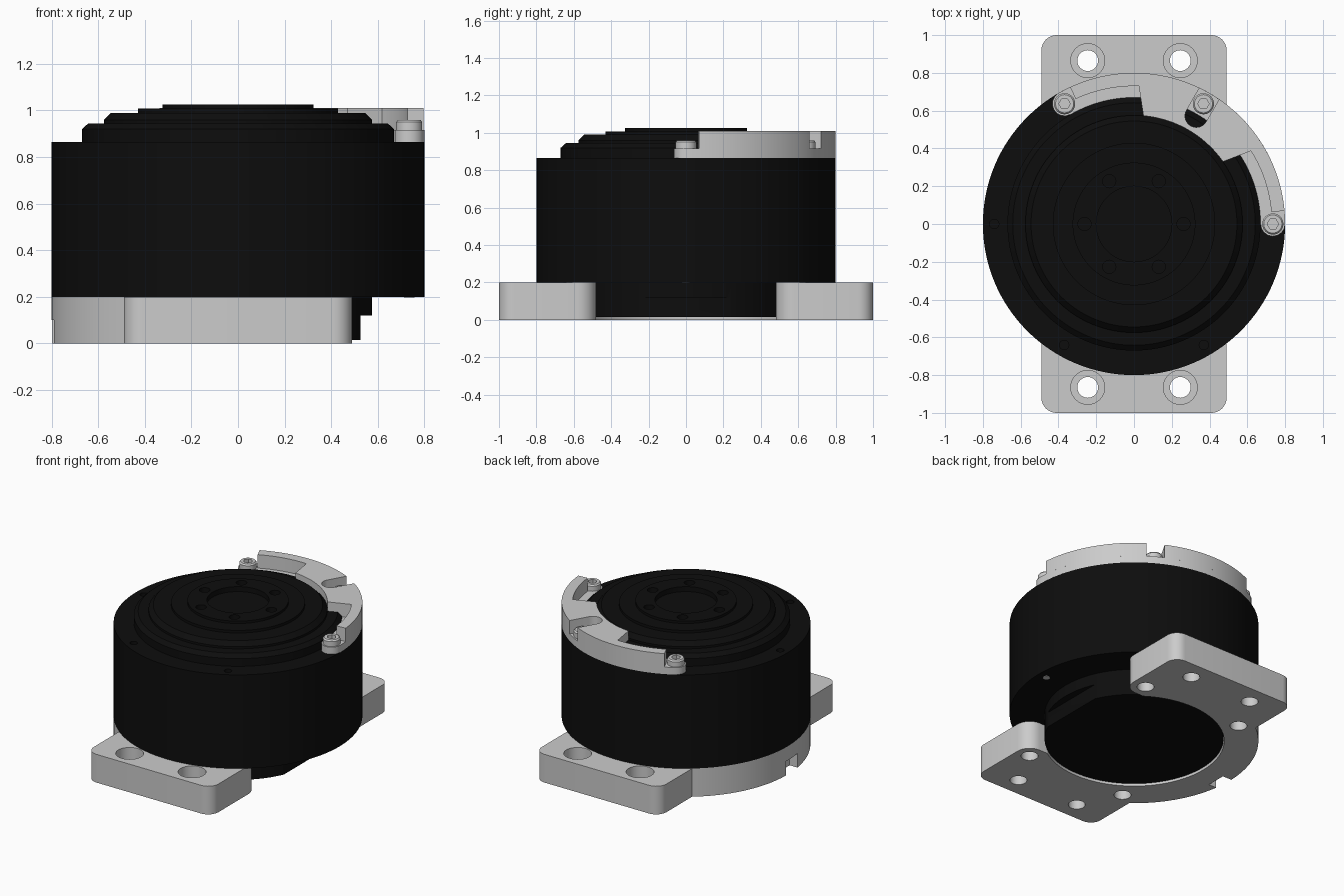
import bpy, bmesh
from math import radians, cos, sin, pi, asin, degrees
from mathutils import Matrix, Vector

cube = bpy.data.objects.get("Cube")
if cube:
    bpy.data.objects.remove(cube, do_unlink=True)


def material(name, value, rough):
    m = bpy.data.materials.new(name)
    m.use_nodes = True
    m.diffuse_color = (value, value, value, 1)
    node = m.node_tree.nodes["Principled BSDF"]
    node.inputs["Base Color"].default_value = (value, value, value, 1)
    node.inputs["Roughness"].default_value = rough
    return m


BLACK = material("matte black", 0.004, 0.6)
GREY = material("light grey", 0.6, 0.5)


def polar(r, deg):
    return Vector((r * cos(radians(deg)), r * sin(radians(deg)), 0))


def arc(cx, cy, r, a, b, n=8):
    """Points on an arc from angle a to angle b in degrees."""
    return [Vector((cx, cy, 0)) + polar(r, a + (b - a) * i / n) for i in range(n + 1)]


def add_lathe(bm, profile, at=(0, 0, 0), steps=32):
    """Spin a radius/height profile about z."""
    part = bmesh.new()
    vs = [part.verts.new((r, 0, z)) for r, z in profile]
    es = [part.edges.new(pair) for pair in zip(vs, vs[1:])]
    bmesh.ops.spin(part, geom=vs + es, cent=(0, 0, 0), axis=(0, 0, 1),
                   angle=2 * pi, steps=steps)
    bmesh.ops.remove_doubles(part, verts=part.verts, dist=1e-5)
    bmesh.ops.translate(part, verts=part.verts, vec=at)
    bmesh.ops.recalc_face_normals(part, faces=part.faces)
    tmp = bpy.data.meshes.new("tmp")
    part.to_mesh(tmp)
    part.free()
    bm.from_mesh(tmp)
    bpy.data.meshes.remove(tmp)


def add_disc(bm, r, z0, z1, at=(0, 0, 0), steps=32):
    add_lathe(bm, [(0, z0), (r, z0), (r, z1), (0, z1)], at, steps)


def add_box(bm, lo, hi, turn=0):
    lo, hi = Vector(lo), Vector(hi)
    m = (Matrix.Rotation(radians(turn), 4, 'Z') @ Matrix.Translation((lo + hi) / 2)
         @ Matrix.Diagonal((*(hi - lo), 1)))
    bmesh.ops.create_cube(bm, size=1, matrix=m)


def add_prism(bm, outline, z0, z1):
    """Extrude a flat outline between two heights."""
    face = bm.faces.new([bm.verts.new((p.x, p.y, z0)) for p in outline])
    out = bmesh.ops.extrude_face_region(bm, geom=[face])["geom"]
    top = [v for v in out if isinstance(v, bmesh.types.BMVert)]
    bmesh.ops.translate(bm, verts=top, vec=(0, 0, z1 - z0))
    bmesh.ops.recalc_face_normals(bm, faces=bm.faces)


def make(name, bm, mat, cutter=None):
    """Turn a bmesh into an object, cut it, and shade it."""
    me = bpy.data.meshes.new(name)
    bm.to_mesh(me)
    bm.free()
    me.materials.append(mat)
    ob = bpy.data.objects.new(name, me)
    bpy.context.collection.objects.link(ob)
    if cutter:
        cut = make(name + "_cutter", cutter, mat)
        cut.hide_render = True
        mod = ob.modifiers.new("cut", 'BOOLEAN')
        mod.operation, mod.solver, mod.object = 'DIFFERENCE', 'EXACT', cut
        bpy.context.view_layer.update()
        dg = bpy.context.evaluated_depsgraph_get()
        ob.data = bpy.data.meshes.new_from_object(ob.evaluated_get(dg))
        ob.modifiers.clear()
        bpy.data.objects.remove(cut, do_unlink=True)
        ob.data.name = name
    ob.data.polygons.foreach_set("use_smooth", [True] * len(ob.data.polygons))
    ob.data.set_sharp_from_angle(angle=radians(25))
    return ob


# Stepped round housing with a recessed centre
body = bmesh.new()
add_lathe(body, [(0, .015), (.575, .015), (.575, .2), (.8, .2), (.8, .865),
                 (.67, .865), (.67, .92), (.642, .945), (.575, .945), (.575, .96),
                 (.545, .99), (.43, .99), (.43, 1.008), (.325, 1.008), (.325, 1.025),
                 (.2, 1.025), (.2, .99), (0, .99)], steps=128)
cut = bmesh.new()
for k in range(6):
    add_disc(cut, .035, .97, 1.1, polar(.262, 60 * k), 16)      # hub holes
for a in (180, 240, 300):
    add_disc(cut, .025, .8, .9, polar(.74, a), 16)              # shoulder holes
add_box(cut, (.525, -.5, -.1), (.7, .5, .12))                   # flat on the foot
make("housing", body, BLACK, cut)

# C-shaped mounting plate with two bolting pads
open_a = degrees(asin(.48 / .58))
side_a = degrees(asin(.632 / .8))
outline = (arc(0, 0, .58, open_a, 360 - open_a, 64)
           + arc(.39, -.58, .1, 90, 0) + arc(.41, -.92, .08, 0, -90)
           + arc(-.41, -.92, .08, -90, -180)
           + arc(0, 0, .8, 180 + side_a, 180 - side_a, 40)
           + arc(-.41, .92, .08, 180, 90) + arc(.41, .92, .08, 90, 0)
           + arc(.39, .58, .1, 0, -90))
plate = bmesh.new()
add_prism(plate, outline, 0, .2)
cut = bmesh.new()
for sx in (-1, 1):
    for sy in (-1, 1):
        add_lathe(cut, [(0, -.1), (.055, -.1), (.055, .09), (.09, .09), (.09, .3), (0, .3)],
                  (.245 * sx, .865 * sy, 0))
        add_disc(cut, .055, -.1, .1, (.39 * sx, .58 * sy, 0))
add_box(cut, (-.9, -.12, -.1), (-.73, .02, .1))
make("mounting_plate", plate, GREY, cut)

# Low ledge of the clamp, with rounded ears at both ends
ledge = bmesh.new()
end = polar(.735, 120)
add_prism(ledge, arc(0, 0, .8, 0, 120, 48) + arc(end.x, end.y, .065, 120, 300)[1:-1]
          + arc(0, 0, .67, 120, 0, 48) + arc(.735, 0, .065, 180, 360)[1:-1], .865, .915)
make("clamp_ledge", ledge, GREY)

# Tall outer wall of the clamp, with the inward tab and middle bolt slot
wall = bmesh.new()
add_prism(wall, arc(0, 0, .8, 5, 115, 48) + arc(0, 0, .73, 115, 88, 12)
          + arc(0, 0, .575, 85, 35, 24) + arc(0, 0, .73, 32, 5, 12), .913, 1.01)
cut = bmesh.new()
slot = (arc(.66, 0, .06, 90, 270, 12) + [Vector((.9, -.06, 0)), Vector((.9, .06, 0))])
turn = Matrix.Rotation(radians(60), 3, 'Z')
add_prism(cut, [turn @ p for p in slot], .8, 1.1)
make("clamp_wall", wall, GREY, cut)

# Socket head bolts running down through the housing
for name, a in (("right", 0), ("middle", 60), ("left", 120)):
    bolt = bmesh.new()
    add_lathe(bolt, [(0, .196), (.022, .196), (.022, .913), (.056, .913), (.056, .95),
                     (.048, .96), (0, .96)], polar(.735, a))
    cut = bmesh.new()
    add_disc(cut, .03, .935, 1, polar(.735, a), 6)
    make("clamp_bolt_" + name, bolt, GREY, cut)
